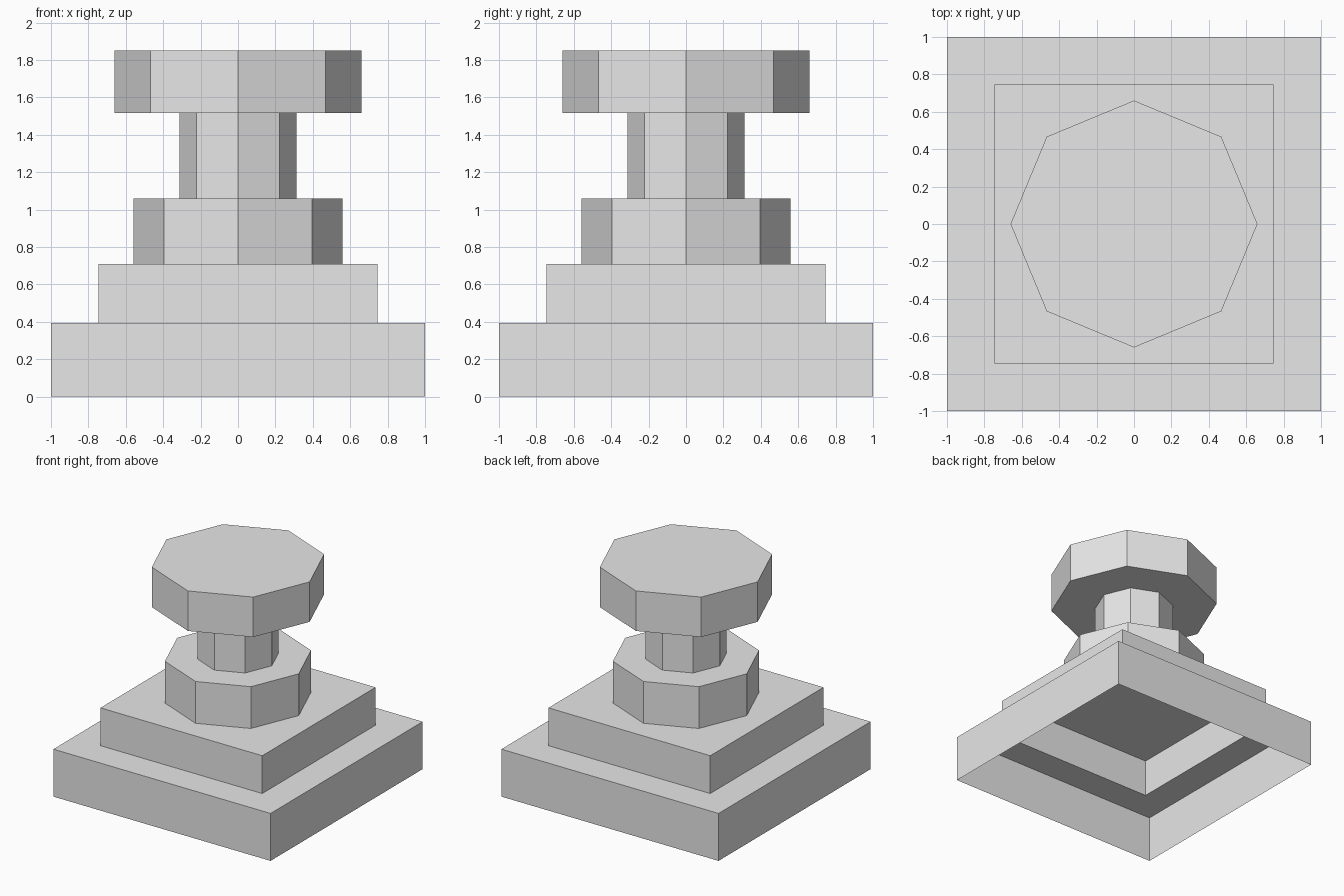
import bpy
import bmesh
import math

cube = bpy.data.objects.get("Cube")
if cube:
    bpy.data.objects.remove(cube, do_unlink=True)

# Single plain grey
grey = bpy.data.materials.new("light_grey")
grey.use_nodes = True
grey.diffuse_color = (0.8, 0.8, 0.8, 1)
grey.node_tree.nodes["Principled BSDF"].inputs["Base Color"].default_value = (0.8, 0.8, 0.8, 1)


def add_object(name, bm):
    mesh = bpy.data.meshes.new(name)
    bm.to_mesh(mesh)
    bm.free()
    mesh.materials.append(grey)
    obj = bpy.data.objects.new(name, mesh)
    bpy.context.collection.objects.link(obj)
    return obj


def stack(name, sides, start, levels, closed_bottom):
    """Loft regular polygons of (radius, height) and cap the top."""
    bm = bmesh.new()
    rings = []
    for radius, z in levels:
        angles = [start + math.tau * i / sides for i in range(sides)]
        rings.append([bm.verts.new((radius * math.cos(a), radius * math.sin(a), z))
                      for a in angles])
    for low, high in zip(rings, rings[1:]):
        for i in range(sides):
            j = (i + 1) % sides
            bm.faces.new((low[i], low[j], high[j], high[i]))
    bm.faces.new(rings[-1])
    if closed_bottom:
        bm.faces.new(rings[0][::-1])
    return add_object(name, bm)


# Two-step square plinth, a thin shell open underneath
outer, inner = math.sqrt(2), 0.745 * math.sqrt(2)
stack("stepped_plinth", 4, math.pi / 4,
      [(outer, 0), (outer, 0.395), (inner, 0.395), (inner, 0.71)], False)

# Octagonal collar, neck and cap in one closed column
collar, neck, cap = 0.56, 0.312, 0.66
stack("octagonal_column", 8, 0,
      [(collar, 0.706), (collar, 1.058), (neck, 1.058), (neck, 1.517),
       (cap, 1.517), (cap, 1.85)], True)
